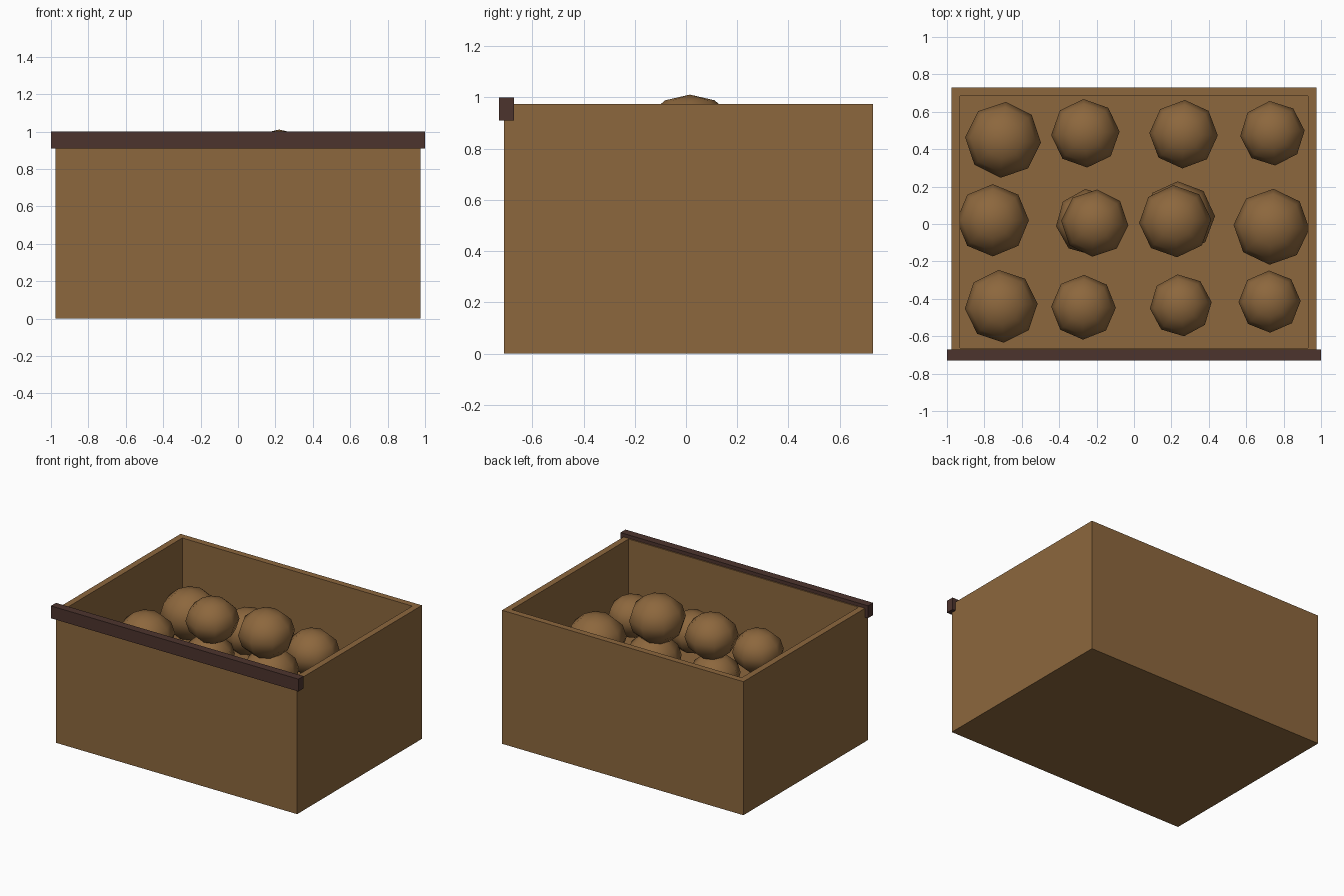
import bpy, bmesh, math
from mathutils import Matrix

if "Cube" in bpy.data.objects:
    bpy.data.objects.remove(bpy.data.objects["Cube"])


def material(name, rgb):
    m = bpy.data.materials.new(name)
    m.diffuse_color = (*rgb, 1)
    m.use_nodes = True
    m.node_tree.nodes["Principled BSDF"].inputs["Base Color"].default_value = m.diffuse_color
    return m


BROWN = material("earthy brown", (0.265, 0.136, 0.047))
DARK = material("dark brown", (0.073, 0.034, 0.027))


def finish(bm, name, mat, smooth=False):
    bmesh.ops.recalc_face_normals(bm, faces=bm.faces)
    me = bpy.data.meshes.new(name)
    bm.to_mesh(me)
    bm.free()
    me.materials.append(mat)
    for p in me.polygons:
        p.use_smooth = smooth
    ob = bpy.data.objects.new(name, me)
    bpy.context.collection.objects.link(ob)
    return ob


def cuboid(x0, x1, y0, y1, z0, z1):
    bm = bmesh.new()
    centre = Matrix.Translation(((x0 + x1) / 2, (y0 + y1) / 2, (z0 + z1) / 2))
    bmesh.ops.create_cube(bm, size=1, matrix=centre @ Matrix.Diagonal((x1 - x0, y1 - y0, z1 - z0, 1)))
    return bm


# open crate: inset the top face, then push it down to make the bed
bm = cuboid(-0.975, 0.975, -0.71, 0.73, 0, 0.975)
top = max(bm.faces, key=lambda f: f.calc_center_median().z)
bmesh.ops.inset_region(bm, faces=[top], thickness=0.065)
bed = bmesh.ops.extrude_face_region(bm, geom=[top])["geom"]
bmesh.ops.translate(bm, vec=(0, 0, -0.555), verts=[v for v in bed if isinstance(v, bmesh.types.BMVert)])
if top.is_valid:
    bmesh.ops.delete(bm, geom=[top], context='FACES_ONLY')
finish(bm, "crate", BROWN)

# dark rail along the front rim
finish(cuboid(-1, 1, -0.73, -0.672, 0.91, 1.0), "front_rail", DARK)

# root vegetables: x, y, z, radius (slightly squashed low-poly balls)
PILE = [
    (-0.70, 0.45, 0.575, 0.203), (-0.26, 0.485, 0.55, 0.183), (0.265, 0.48, 0.54, 0.183), (0.74, 0.485, 0.55, 0.173),
    (-0.755, 0.02, 0.565, 0.193), (-0.24, 0.01, 0.55, 0.178), (0.24, 0.035, 0.56, 0.193), (0.735, -0.015, 0.55, 0.203),
    (-0.71, -0.44, 0.56, 0.195), (-0.27, -0.445, 0.565, 0.173), (0.25, -0.435, 0.57, 0.166), (0.725, -0.415, 0.565, 0.166),
    (-0.21, 0.005, 0.83, 0.18), (0.22, 0.015, 0.845, 0.193),
]
for i, (x, y, z, r) in enumerate(PILE):
    bm = bmesh.new()
    place = (Matrix.Translation((x, y, z)) @ Matrix.Rotation(math.radians((i * 7) % 12 - 4), 4, 'Z')
             @ Matrix.Diagonal((r, r, r * 0.86, 1)))
    bmesh.ops.create_uvsphere(bm, u_segments=8, v_segments=6, radius=1, matrix=place)
    finish(bm, f"vegetable_{i + 1}", BROWN, smooth=True)
